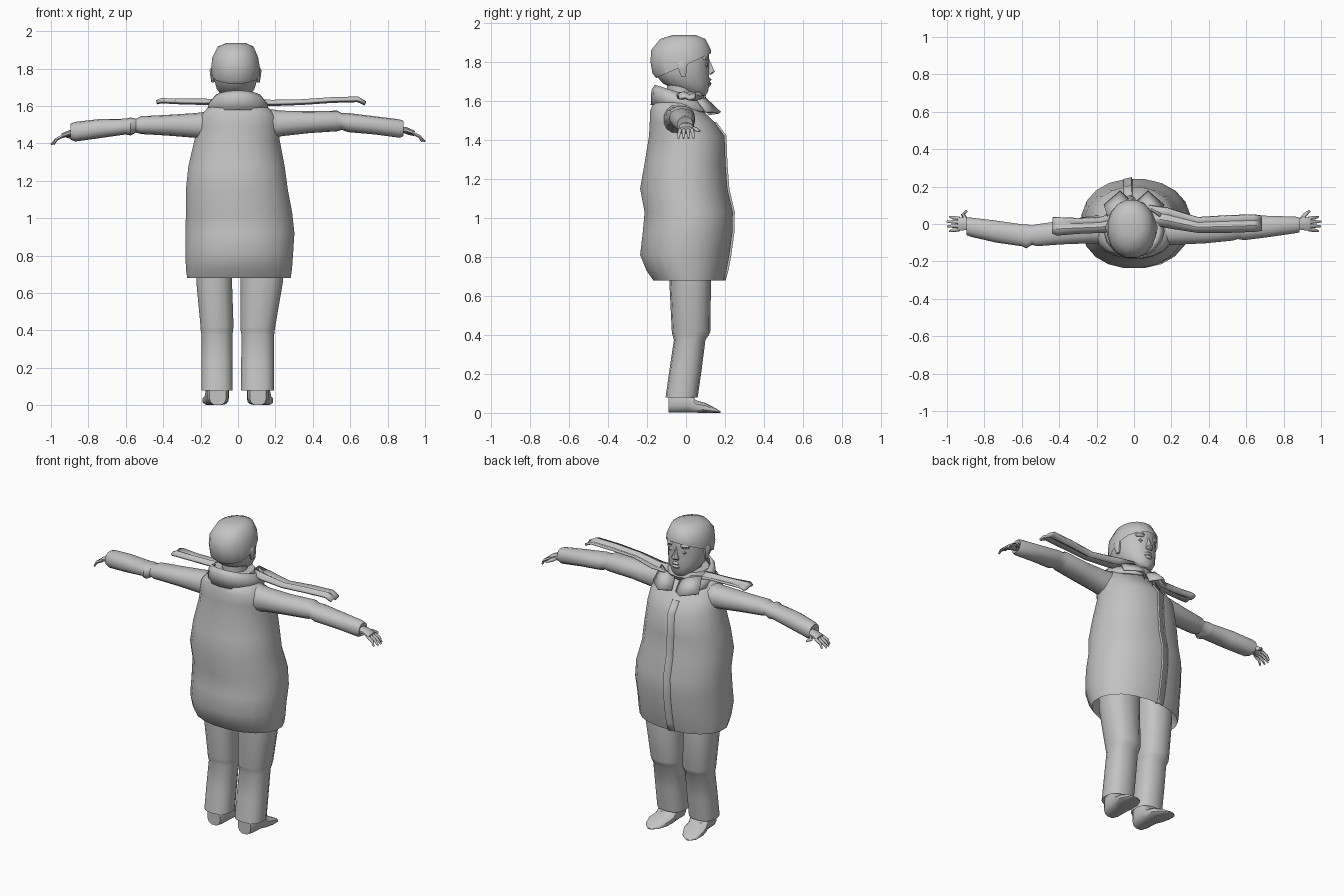
import bpy, bmesh, math
from mathutils import Vector

grey = bpy.data.materials.new("plain_grey")
grey.diffuse_color = (0.55, 0.55, 0.55, 1)


def finish(name, bm, angle=42):
    bmesh.ops.recalc_face_normals(bm, faces=bm.faces)
    me = bpy.data.meshes.new(name)
    bm.to_mesh(me)
    bm.free()
    me.materials.append(grey)
    me.shade_smooth()
    me.set_sharp_from_angle(angle=math.radians(angle))
    ob = bpy.data.objects.new(name, me)
    bpy.context.collection.objects.link(ob)
    return ob


def loft(name, axis, sections, n=16, power=2.0, cut=None, angle=42):
    """Rounded sections (t, a0, a1, b0, b1) joined along an axis."""
    bm = bmesh.new()
    rings = []
    for t, a0, a1, b0, b1 in sections:
        ring = []
        for i in range(n):
            w = 2 * math.pi * (i + 0.5) / n
            c, s = math.cos(w), math.sin(w)
            a = (a0 + a1) / 2 + (a1 - a0) / 2 * math.copysign(abs(c) ** (2 / power), c)
            b = (b0 + b1) / 2 + (b1 - b0) / 2 * math.copysign(abs(s) ** (2 / power), s)
            ring.append(bm.verts.new({'x': (t, a, b), 'y': (a, t, b), 'z': (a, b, t)}[axis]))
        rings.append(ring)
    for r, q in zip(rings, rings[1:]):
        for i in range(n):
            j = (i + 1) % n
            bm.faces.new((r[i], r[j], q[j], q[i]))
    bm.faces.new(rings[0])
    bm.faces.new(rings[-1])
    if cut:  # keep only the side the normal points to
        bmesh.ops.bisect_plane(bm, geom=bm.verts[:] + bm.edges[:] + bm.faces[:],
                               plane_co=cut[0], plane_no=cut[1], clear_inner=True)
    return finish(name, bm, angle)


def sheet(name, rows, thick):
    """Cloth sheet through rows of points, given thickness."""
    bm = bmesh.new()
    grid = [[bm.verts.new(p) for p in row] for row in rows]
    for r, q in zip(grid, grid[1:]):
        for i in range(len(r) - 1):
            bm.faces.new((r[i], r[i + 1], q[i + 1], q[i]))
    ob = finish(name, bm, 35)
    m = ob.modifiers.new("thickness", 'SOLIDIFY')
    m.thickness, m.offset = thick, 0
    return ob


def tube(name, pts, radii, n=6):
    """Tapered round limb through points."""
    bm = bmesh.new()
    pts = [Vector(p) for p in pts]
    rings = []
    for k, p in enumerate(pts):
        d = pts[min(k + 1, len(pts) - 1)] - pts[max(k - 1, 0)]
        q = d.to_track_quat('Z', 'Y')
        rings.append([bm.verts.new(p + q @ Vector((radii[k] * math.cos(2 * math.pi * i / n),
                                                   radii[k] * math.sin(2 * math.pi * i / n), 0)))
                      for i in range(n)])
    for r, q in zip(rings, rings[1:]):
        for i in range(n):
            bm.faces.new((r[i], r[(i + 1) % n], q[(i + 1) % n], q[i]))
    bm.faces.new(rings[0])
    bm.faces.new(rings[-1])
    return finish(name, bm, 60)


# Coat body, with the hem turned up inside
coat = [(0.80, -0.20, 0.21, -0.12, 0.13), (0.72, -0.26, 0.27, -0.16, 0.18),
        (0.68, -0.275, 0.285, -0.17, 0.195), (0.73, -0.282, 0.292, -0.205, 0.21),
        (0.81, -0.284, 0.298, -0.238, 0.225), (0.92, -0.284, 0.305, -0.225, 0.24),
        (1.03, -0.282, 0.293, -0.215, 0.243), (1.15, -0.282, 0.27, -0.238, 0.215),
        (1.28, -0.268, 0.252, -0.215, 0.205), (1.42, -0.235, 0.225, -0.192, 0.20),
        (1.49, -0.22, 0.225, -0.188, 0.15), (1.55, -0.20, 0.205, -0.185, 0.09),
        (1.59, -0.165, 0.165, -0.17, 0.06), (1.61, -0.10, 0.10, -0.13, 0.03)]
loft("coat", 'z', coat, 20, 2.15)

# Overlapping front edge of the coat
sheet("coat_front_edge", [[(-0.055, s[4] - 0.006, s[0]), (-0.015, s[4] + 0.004, s[0]),
                           (-0.01, s[4] - 0.012, s[0])] for s in coat[2:11]], 0.008)

# Collar standing around the neck, open at the front, with two lapels
rows = []
for k in range(17):
    w = math.radians(90 + 12 + k * (336 / 16))
    c, s = math.cos(w), math.sin(w)
    f = (s + 1) / 2
    rows.append([(0.125 * c, -0.035 + 0.12 * s, 1.68 - 0.08 * f),
                 (0.150 * c, -0.03 + 0.142 * s, 1.655 - 0.09 * f),
                 (0.165 * c, -0.02 + 0.155 * s, 1.58 - 0.04 * f)])
sheet("collar", rows, 0.012)
for s, side in ((-1, "left"), (1, "right")):
    sheet(side + "_lapel", [[(s * 0.02, 0.085, 1.59), (s * 0.015, 0.12, 1.53)],
                            [(s * 0.08, 0.085, 1.625), (s * 0.075, 0.175, 1.54)],
                            [(s * 0.14, 0.04, 1.63), (s * 0.16, 0.10, 1.545)]], 0.012)

# Neck and head
loft("neck", 'z', [(1.55, -0.08, 0.07, -0.10, 0.05), (1.74, -0.08, 0.07, -0.10, 0.05)], 12)
head = [(1.625, -0.05, 0.03, 0.03, 0.10), (1.65, -0.085, 0.06, -0.04, 0.115),
        (1.69, -0.115, 0.09, -0.12, 0.122), (1.74, -0.13, 0.105, -0.165, 0.12),
        (1.80, -0.136, 0.11, -0.175, 0.12), (1.86, -0.13, 0.10, -0.172, 0.12),
        (1.91, -0.10, 0.075, -0.125, 0.09), (1.93, -0.05, 0.03, -0.06, 0.04)]
loft("head", 'z', head, 16, 2.1, angle=60)

# Hair as a cap sloping from the brow to the nape
hair = [(z + (0.008 if z > 1.9 else 0), a - 0.01, b + 0.01, c - 0.01, d + 0.012)
        for z, a, b, c, d in head[2:]]
loft("hair", 'z', hair, 16, 2.1, ((0, 0.13, 1.845), (0, -0.45, 1)), angle=50)

# Face details
loft("nose", 'z', [(1.735, -0.033, 0.011, 0.10, 0.13), (1.75, -0.033, 0.011, 0.10, 0.15),
                   (1.775, -0.022, 0.0, 0.10, 0.138), (1.815, -0.017, -0.005, 0.10, 0.12)], 8)
loft("lips", 'z', [(1.675, -0.03, 0.008, 0.09, 0.124), (1.69, -0.042, 0.02, 0.09, 0.131),
                   (1.70, -0.04, 0.018, 0.09, 0.122), (1.71, -0.036, 0.014, 0.09, 0.132),
                   (1.72, -0.02, -0.002, 0.09, 0.122)], 10)
for s, side in ((-1, "left"), (1, "right")):
    x = -0.012 + s * 0.045
    loft(side + "_eye", 'z', [(1.772, x - 0.01, x + 0.01, 0.06, 0.108),
                              (1.785, x - 0.022, x + 0.022, 0.06, 0.114),
                              (1.798, x - 0.014, x + 0.014, 0.06, 0.108)], 8)
    loft(side + "_brow", 'z', [(1.81, x - 0.03, x + 0.03, 0.06, 0.112),
                               (1.825, x - 0.034, x + 0.034, 0.06, 0.121),
                               (1.84, x - 0.03, x + 0.03, 0.06, 0.114)], 8)
    x = -0.013 + s * 0.122
    loft(side + "_ear", 'z', [(1.725, x - 0.008, x + 0.008, -0.025, 0.0),
                              (1.76, x - 0.014, x + 0.014, -0.04, 0.005),
                              (1.79, x - 0.018, x + 0.018, -0.05, 0.01),
                              (1.805, x - 0.01, x + 0.01, -0.035, 0.0)], 8)

# Sleeves, creased at the elbow
loft("left_sleeve", 'x', [(-0.12, -0.11, 0.05, 1.41, 1.575), (-0.23, -0.105, 0.045, 1.43, 1.562),
                          (-0.38, -0.11, 0.02, 1.442, 1.552), (-0.52, -0.12, 0.0, 1.45, 1.545),
                          (-0.545, -0.112, -0.008, 1.458, 1.532), (-0.575, -0.132, 0.0, 1.442, 1.538),
                          (-0.60, -0.12, 0.0, 1.448, 1.532), (-0.74, -0.10, 0.02, 1.428, 1.53),
                          (-0.87, -0.07, 0.035, 1.41, 1.515), (-0.895, -0.06, 0.035, 1.42, 1.505),
                          (-0.88, -0.03, 0.02, 1.44, 1.48)], 14, 2.2)
loft("right_sleeve", 'x', [(0.12, -0.12, 0.04, 1.41, 1.59), (0.23, -0.112, 0.035, 1.438, 1.575),
                           (0.38, -0.105, 0.035, 1.455, 1.572), (0.53, -0.09, 0.045, 1.465, 1.575),
                           (0.555, -0.082, 0.04, 1.472, 1.562), (0.59, -0.088, 0.048, 1.46, 1.562),
                           (0.73, -0.07, 0.045, 1.448, 1.545), (0.865, -0.05, 0.04, 1.43, 1.528),
                           (0.885, -0.045, 0.035, 1.44, 1.52), (0.87, -0.02, 0.02, 1.46, 1.49)], 14, 2.2)

# Hands with four fingers and a thumb
for s, side, y, z in ((-1, "left", 0.0, 1.46), (1, "right", 0.0, 1.475)):
    loft(side + "_palm", 'x', [(s * 0.85, y - 0.025, y + 0.025, z - 0.02, z + 0.018),
                               (s * 0.90, y - 0.034, y + 0.036, z - 0.02, z + 0.012),
                               (s * 0.945, y - 0.038, y + 0.038, z - 0.033, z - 0.008)], 10, 2.4)
    for k, reach in enumerate((0.985, 0.997, 1.0, 0.985)):
        f = y - 0.030 + 0.020 * k
        tube(f"{side}_finger_{k + 1}", [(s * 0.935, f, z - 0.02), (s * 0.97, f * 1.15, z - 0.038),
                                        (s * reach, f * 1.3, z - 0.066)], (0.010, 0.009, 0.005))
    tip = 0.895 if s < 0 else 0.94
    tube(side + "_thumb", [(s * 0.895, y + 0.02, z - 0.01), (s * 0.915, y + 0.05, z - 0.02),
                           (s * tip, y + 0.07, z - 0.03)], (0.013, 0.011, 0.006))

# Scarf wound around the neck with two tails blown out sideways
loft("scarf_loop", 'z', [(1.59, -0.13, 0.12, -0.14, 0.085), (1.615, -0.14, 0.13, -0.15, 0.10),
                         (1.645, -0.125, 0.115, -0.135, 0.085)], 14)


def tail(name, stations):
    """Folded strip from stations (x, y0, y1, z, fold)."""
    sheet(name, [[(x, a, z), (x, a + (b - a) * 0.35, z + f), (x, a + (b - a) * 0.65, z - f * 0.4),
                  (x, b, z + f * 0.5)] for x, a, b, z, f in stations], 0.014)


tail("left_scarf_tail", [(-0.08, -0.04, 0.07, 1.62, 0.01), (-0.18, -0.045, 0.035, 1.618, 0.014),
                         (-0.30, -0.05, 0.03, 1.62, 0.012), (-0.41, -0.06, 0.035, 1.625, 0.01),
                         (-0.435, -0.05, 0.035, 1.618, 0.006)])
tail("right_scarf_tail", [(0.08, 0.0, 0.10, 1.62, 0.012), (0.18, -0.02, 0.085, 1.612, 0.014),
                          (0.34, -0.045, 0.035, 1.617, 0.012), (0.50, -0.045, 0.045, 1.628, 0.012),
                          (0.64, -0.04, 0.05, 1.632, 0.012), (0.68, -0.035, 0.045, 1.612, 0.008)])

# Trouser legs with a step at the knee, and shoes
for side, a, b, c, d in (("left", -0.225, -0.03, -0.198, -0.028), ("right", 0.012, 0.243, 0.015, 0.195)):
    loft(side + "_trouser_leg", 'z', [
        (0.82, a, b, -0.09, 0.125), (0.66, a, b, -0.085, 0.128), (0.42, c - 0.004, d + 0.006, -0.073, 0.125),
        (0.40, c - 0.003, d + 0.003, -0.07, 0.118), (0.375, c + 0.002, d, -0.062, 0.10),
        (0.22, c, d, -0.085, 0.08), (0.08, c, d, -0.105, 0.06), (0.12, c + 0.03, d - 0.03, -0.07, 0.03)],
        14, 2.4)
    m = (c + d) / 2 + (0.005 if side == "left" else 0.002)
    out = -1 if side == "left" else 1
    shoe = [(-0.09, 0.045, 0.12), (-0.07, 0.058, 0.13), (0.01, 0.062, 0.13), (0.05, 0.065, 0.065),
            (0.10, 0.068, 0.052), (0.15, 0.05, 0.025), (0.178, 0.012, 0.008)]
    loft(side + "_shoe", 'y', [(y, m - w + out * max(y, 0) * 0.15, m + w + out * max(y, 0) * 0.15,
                                -h * 0.0, h) for y, w, h in shoe], 12, 3.0)
